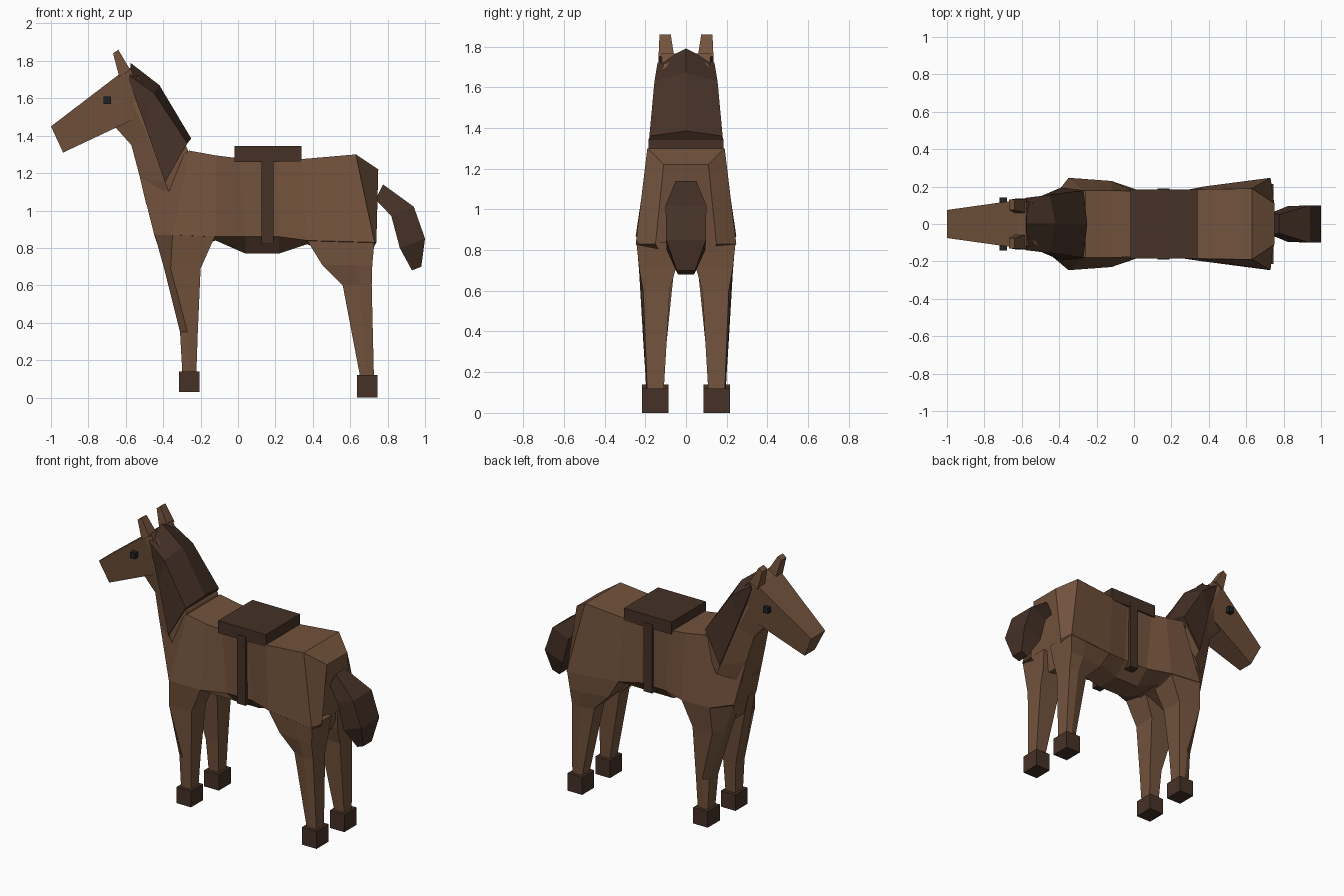
import bpy, bmesh


def material(name, rgb):
    m = bpy.data.materials.new(name)
    m.diffuse_color = (*rgb, 1)
    return m


COAT = material("coat", (0.17, 0.085, 0.046))
DARK = material("dark", (0.060, 0.031, 0.020))
EYE = material("eye", (0.014, 0.016, 0.019))


def loft(name, rings, mat, mirror=False):
    """Skin a list of equal-length point rings, capping both ends."""
    bm = bmesh.new()
    vs = [[bm.verts.new(p) for p in r] for r in rings]
    n = len(rings[0])
    for a, b in zip(vs, vs[1:]):
        for i in range(n):
            j = (i + 1) % n
            bm.faces.new((a[i], a[j], b[j], b[i]))
    bm.faces.new(vs[0])
    bm.faces.new(vs[-1])
    bmesh.ops.recalc_face_normals(bm, faces=bm.faces[:])
    me = bpy.data.meshes.new(name)
    bm.to_mesh(me)
    bm.free()
    ob = bpy.data.objects.new(name, me)
    bpy.context.collection.objects.link(ob)
    me.materials.append(mat)
    if mirror:
        mod = ob.modifiers.new("mirror", "MIRROR")
        mod.use_axis = (False, True, False)
    return ob


def sym(*half):
    """Full ring from (x, half_width, z) points; zero-width points stay single."""
    return list(half) + [(x, -y, z) for x, y, z in reversed(half) if y > 0]


def box(name, x, y, z, mat, mirror=False):
    rings = [[(x[0], y[0], h), (x[1], y[0], h), (x[1], y[1], h), (x[0], y[1], h)] for h in z]
    return loft(name, rings, mat, mirror)


# Torso: back, flank and belly points from rump to chest
loft("torso", [
    sym((0.75, 0.11, 1.22), (0.74, 0.15, 0.83), (0.67, 0.08, 0.70)),
    sym((0.63, 0.19, 1.30), (0.73, 0.247, 0.83), (0.60, 0.09, 0.71)),
    sym((0.34, 0.185, 1.275), (0.37, 0.20, 0.84), (0.37, 0.10, 0.82)),
    sym((0.20, 0.175, 1.275), (0.22, 0.17, 0.86), (0.22, 0.08, 0.77)),
    sym((0.00, 0.175, 1.28), (0.04, 0.175, 0.86), (0.04, 0.08, 0.77)),
    sym((-0.12, 0.18, 1.295), (-0.12, 0.23, 0.86), (-0.12, 0.10, 0.84)),
    sym((-0.26, 0.18, 1.32), (-0.35, 0.247, 0.87), (-0.28, 0.09, 0.78)),
    sym((-0.525, 0.10, 1.18), (-0.448, 0.12, 0.87), (-0.40, 0.07, 0.73)),
], COAT)

# Neck: nape, side and throat points
loft("neck", [
    sym((-0.25, 0.16, 1.25), (-0.36, 0.185, 1.08), (-0.49, 0.10, 1.03)),
    sym((-0.27, 0.17, 1.33), (-0.39, 0.185, 1.15), (-0.525, 0.10, 1.18)),
    sym((-0.40, 0.13, 1.56), (-0.49, 0.14, 1.42), (-0.57, 0.08, 1.35)),
    sym((-0.54, 0.11, 1.72), (-0.57, 0.12, 1.58), (-0.66, 0.08, 1.45)),
], COAT)

# Head
loft("head", [
    sym((-1.00, 0.075, 1.45), (-0.935, 0.055, 1.31)),
    sym((-0.62, 0.128, 1.74), (-0.51, 0.12, 1.51)),
    sym((-0.575, 0.12, 1.765), (-0.49, 0.11, 1.53)),
], COAT)

# Ears and eyes
loft("ears", [
    [(-0.635, 0.058, 1.715), (-0.635, 0.135, 1.715), (-0.575, 0.135, 1.75), (-0.575, 0.058, 1.75)],
    [(-0.668, 0.075, 1.84), (-0.668, 0.13, 1.84), (-0.64, 0.13, 1.86), (-0.64, 0.075, 1.86)],
], COAT, True)
box("eyes", (-0.718, -0.68), (0.08, 0.142), (1.57, 1.61), EYE, True)

# Mane: ridge, edge and flank points
loft("mane", [
    sym((-0.575, 0, 1.79), (-0.578, 0.14, 1.72), (-0.585, 0.125, 1.70)),
    sym((-0.42, 0, 1.67), (-0.45, 0.155, 1.63), (-0.495, 0.15, 1.45)),
    sym((-0.25, 0, 1.385), (-0.27, 0.18, 1.36), (-0.39, 0.195, 1.15)),
], DARK)

# Tail: outer and inner edges from root to tip
loft("tail", [
    sym((0.775, 0.05, 1.14), (0.735, 0.06, 1.06)),
    sym((0.94, 0.10, 1.02), (0.82, 0.095, 0.97)),
    sym((1.00, 0.098, 0.85), (0.865, 0.095, 0.80)),
    sym((0.98, 0.045, 0.70), (0.93, 0.04, 0.68)),
], DARK)


# Legs: each ring is height, front/middle/back x, inner y, outer y at each x
def legs(name, rows):
    rings = []
    for z, xs, yi, yo in rows:
        rings.append([(xs[0], yi, z)] + [(x, y, z) for x, y in zip(xs, yo)] + [(xs[2], yi, z)])
    loft(name, rings, COAT, True)


legs("front_legs", [
    (0.12, (-0.297, -0.26, -0.223), 0.11, (0.19, 0.195, 0.19)),
    (0.35, (-0.31, -0.27, -0.215), 0.095, (0.19, 0.21, 0.20)),
    (0.69, (-0.395, -0.36, -0.20), 0.06, (0.14, 0.23, 0.215)),
    (0.87, (-0.445, -0.35, -0.12), 0.04, (0.12, 0.245, 0.228)),
])
legs("back_legs", [
    (0.10, (0.655, 0.69, 0.727), 0.11, (0.19, 0.195, 0.19)),
    (0.60, (0.56, 0.65, 0.715), 0.08, (0.19, 0.22, 0.21)),
    (0.71, (0.45, 0.62, 0.718), 0.05, (0.195, 0.23, 0.23)),
    (0.84, (0.37, 0.60, 0.73), 0.03, (0.198, 0.228, 0.244)),
])

# Hooves
box("front_hooves", (-0.315, -0.205), (0.085, 0.215), (0.03, 0.14), DARK, True)
box("back_hooves", (0.635, 0.745), (0.085, 0.215), (0.0, 0.12), DARK, True)

# Saddle and girth straps
box("saddle", (-0.02, 0.34), (-0.185, 0.185), (1.26, 1.345), DARK)
box("girth_strap", (0.125, 0.19), (-0.19, 0.19), (0.82, 1.29), DARK)
